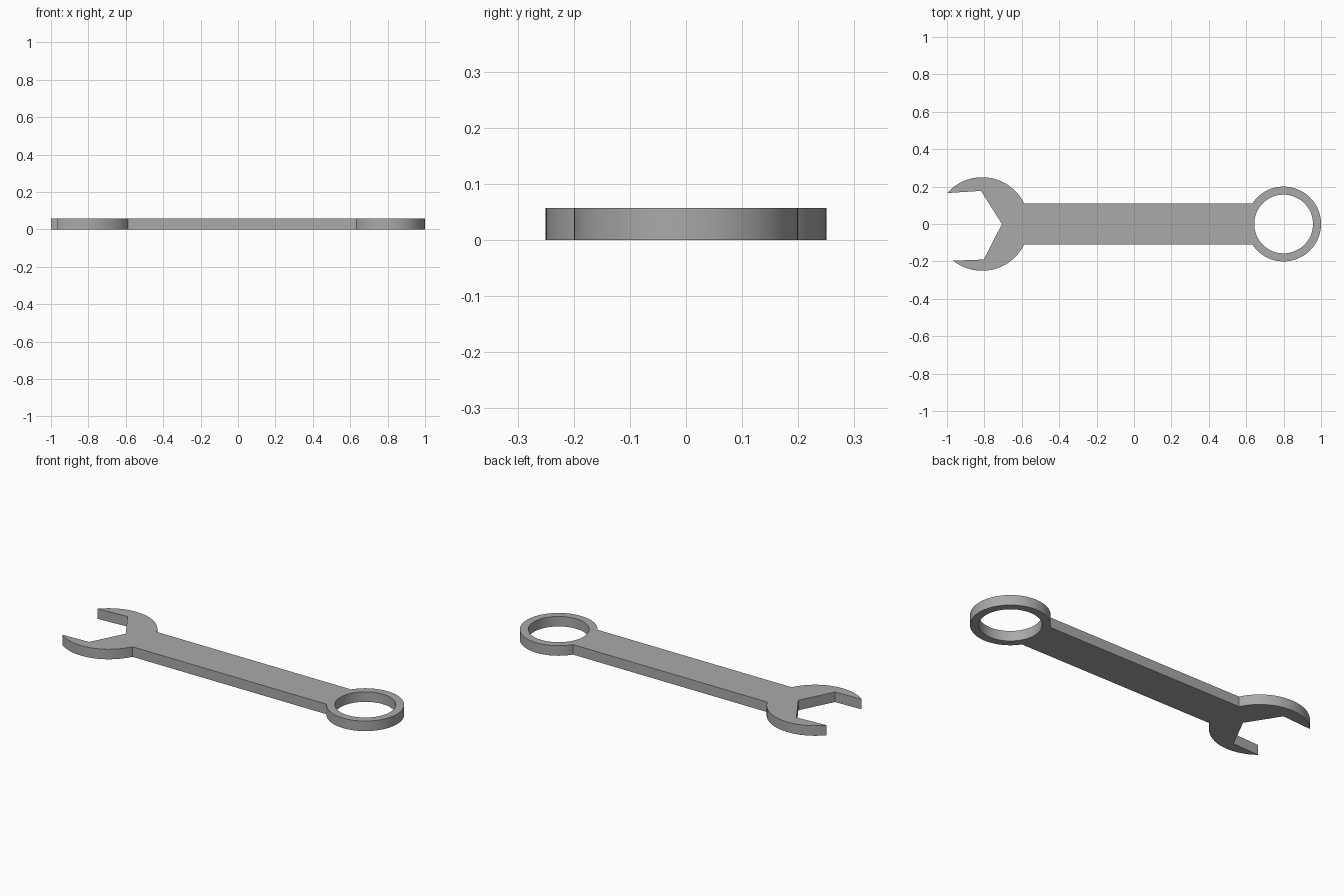
import bpy, bmesh
from math import radians, cos, sin, asin, pi, atan2

cube = bpy.data.objects.get("Cube")
if cube:
    bpy.data.objects.remove(cube, do_unlink=True)

THICK = 0.057
HALF_W = 0.11
JAW_X, JAW_R = -0.812, 0.25
RING_X, RING_R, HOLE_R = 0.8, 0.2, 0.157

steel = bpy.data.materials.new("steel grey")
steel.use_nodes = True
colour = (0.4, 0.4, 0.4, 1)
steel.diffuse_color = colour
steel.node_tree.nodes["Principled BSDF"].inputs["Base Color"].default_value = colour


def arc(cx, r, start, end, steps):
    """Points along an arc centred on the long axis, both ends included."""
    angles = [start + (end - start) * i / steps for i in range(steps + 1)]
    return [(cx + r * cos(a), r * sin(a)) for a in angles]


# Outline, counter-clockwise: ring, upper jaw, tilted mouth, lower jaw
ring_join = pi - asin(HALF_W / RING_R)
jaw_join = asin(HALF_W / JAW_R)
upper_tip = atan2(0.166, -1.0 - JAW_X)
lower_tip = atan2(-0.196, -0.967 - JAW_X)
outline = arc(RING_X, RING_R, -ring_join, ring_join, 64)
outline += arc(JAW_X, JAW_R, jaw_join, upper_tip, 32)
outline += [(-0.818, 0.177), (-0.706, 0.0), (-0.803, -0.19)]
outline += arc(JAW_X, JAW_R, lower_tip, -jaw_join, 32)
hole = arc(RING_X, HOLE_R, 0, 2 * pi, 64)[:-1]

# Fill the outline around the hole, then give it thickness
bm = bmesh.new()
for loop in (outline, hole):
    verts = [bm.verts.new((x, y, 0)) for x, y in loop]
    for i, v in enumerate(verts):
        bm.edges.new((verts[i - 1], v))
bmesh.ops.triangle_fill(bm, edges=bm.edges[:], use_beauty=True)
top = bmesh.ops.extrude_face_region(bm, geom=bm.faces[:])["geom"]
bmesh.ops.translate(bm, vec=(0, 0, THICK),
                    verts=[g for g in top if isinstance(g, bmesh.types.BMVert)])
bmesh.ops.recalc_face_normals(bm, faces=bm.faces[:])

mesh = bpy.data.meshes.new("wrench")
bm.to_mesh(mesh)
bm.free()
mesh.materials.append(steel)
wrench = bpy.data.objects.new("wrench", mesh)
bpy.context.collection.objects.link(wrench)

bpy.ops.object.select_all(action="DESELECT")
wrench.select_set(True)
bpy.context.view_layer.objects.active = wrench
bpy.ops.object.shade_smooth_by_angle(angle=radians(30))
